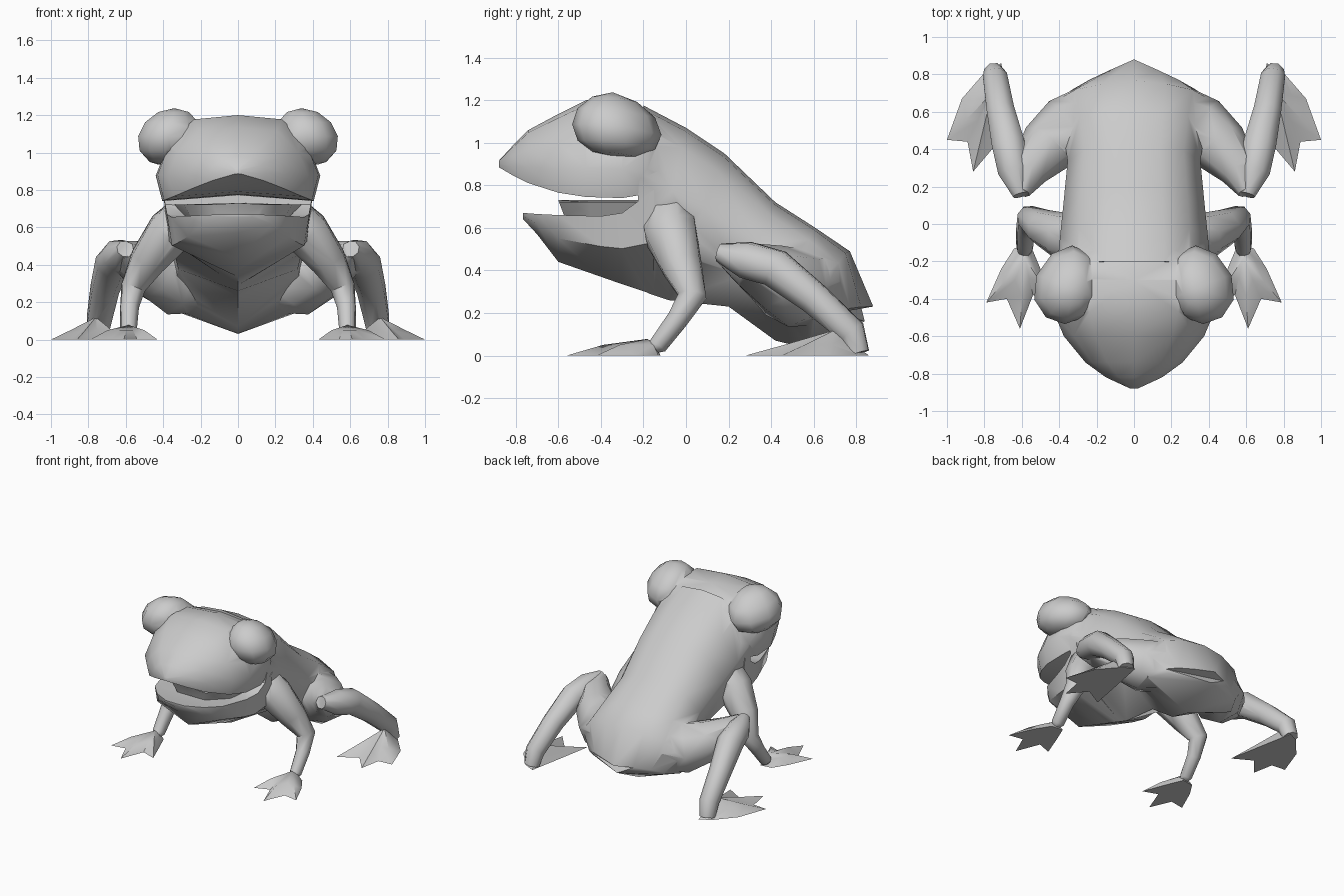
import bpy, bmesh, math
from mathutils import Vector

if "Cube" in bpy.data.objects:
    bpy.data.objects.remove(bpy.data.objects["Cube"])

skin = bpy.data.materials.new("grey_skin")
skin.diffuse_color = (0.6, 0.6, 0.6, 1)
skin.use_nodes = True
skin.node_tree.nodes["Principled BSDF"].inputs["Base Color"].default_value = skin.diffuse_color


def smooth(ob, angle):
    bpy.ops.object.select_all(action='DESELECT')
    ob.select_set(True)
    bpy.context.view_layer.objects.active = ob
    bpy.ops.object.shade_smooth_by_angle(angle=math.radians(angle))


def finish(name, bm, mirror=False):
    if mirror:
        geom = bmesh.ops.duplicate(bm, geom=bm.verts[:] + bm.edges[:] + bm.faces[:])["geom"]
        for v in [g for g in geom if isinstance(g, bmesh.types.BMVert)]:
            v.co.x = -v.co.x
    bmesh.ops.recalc_face_normals(bm, faces=bm.faces[:])
    mesh = bpy.data.meshes.new(name)
    bm.to_mesh(mesh)
    bm.free()
    mesh.materials.append(skin)
    ob = bpy.data.objects.new(name, mesh)
    bpy.context.collection.objects.link(ob)
    return ob


def bridge(bm, rings):
    loops = [[bm.verts.new(p) for p in r] for r in rings]
    n = len(loops[0])
    for a, b in zip(loops, loops[1:]):
        for i in range(n):
            j = (i + 1) % n
            bm.faces.new((a[i], a[j], b[j], b[i]))
    bm.faces.new(loops[0])
    bm.faces.new(loops[-1])


def shell(name, stations, profile):
    """Station: top y, z, bottom y, z, half width, backward sweep of the sides."""
    rings = []
    for yt, zt, yb, zb, w, sweep in stations:
        half = [(x * w, yt + (yb - yt) * t + sweep * x, zt + (zb - zt) * t) for x, t in profile]
        rings.append(half + [(-x, y, z) for x, y, z in half[-2:0:-1]])
    bm = bmesh.new()
    bridge(bm, rings)
    return finish(name, bm)


def limb(name, path, sides=8):
    """Tapered tube through (x, y, z, radius) points, on both sides."""
    pts = [Vector(p[:3]) for p in path]
    rings = []
    for i, p in enumerate(pts):
        d = (pts[min(i + 1, len(pts) - 1)] - pts[max(i - 1, 0)]).normalized()
        u = d.cross(Vector((0.9, 0.3, 0.1))).normalized()
        v = d.cross(u)
        r = path[i][3]
        rings.append([p + r * (u * math.cos(a) + v * math.sin(a))
                      for a in (2 * math.pi * k / sides for k in range(sides))])
    for ring in rings:
        for p in ring:
            p.z = max(p.z, 0.003)
    bm = bmesh.new()
    bridge(bm, rings)
    return finish(name, bm, True)


def foot(name, outline, apex, bulge):
    """Webbed foot: flat sole, a raised inner ring and an ankle point, on both sides."""
    bm = bmesh.new()
    top = Vector(apex)
    sole = [Vector((x, y, 0)) for x, y in outline]
    ring = [p.lerp(top, 0.45) for p in sole]
    for p in ring:
        p.z = bulge
    a, b = ([bm.verts.new(p) for p in r] for r in (sole, ring))
    t = bm.verts.new(top)
    bm.faces.new(a)
    for i in range(len(a)):
        j = (i + 1) % len(a)
        bm.faces.new((a[i], a[j], b[j], b[i]))
        bm.faces.new((b[i], b[j], t))
    return finish(name, bm, True)


# Torso, with a rounded back and a V-shaped belly
body = shell("body", [
    (-0.2, 1.175, -0.25, 0.33, 0.41, 0),
    (0.0, 1.07, -0.17, 0.29, 0.395, 0),
    (0.18, 0.95, -0.08, 0.26, 0.38, 0),
    (0.42, 0.72, 0.2, 0.23, 0.355, 0),
    (0.6, 0.605, 0.42, 0.07, 0.385, 0),
    (0.77, 0.49, 0.58, 0.03, 0.42, -0.04),
    (0.88, 0.23, 0.84, 0.16, 0.32, -0.14)],
    [(0, 0), (0.4, 0.02), (0.75, 0.12), (1, 0.38), (0.9, 0.7), (0, 1)])
parts = []

# Upper head, from nose to neck
head = [(-0.88, 0.915, 0.885, 0.02), (-0.82, 0.98, 0.85, 0.15), (-0.74, 1.06, 0.81, 0.26),
        (-0.6, 1.135, 0.765, 0.375), (-0.47, 1.2, 0.745, 0.43), (-0.3, 1.195, 0.74, 0.44),
        (-0.18, 1.15, 0.76, 0.41), (-0.02, 1.0, 0.78, 0.3)]
parts.append(shell("upper_head", [(y, t, y, b, w, 0) for y, t, b, w in head],
                   [(0, 0), (0.55, 0.05), (0.86, 0.36), (1, 0.7), (0.92, 1), (0, 0.93)]))

# Lower jaw
jaw = [(-0.765, 0.67, 0.64, 0.08), (-0.7, 0.665, 0.57, 0.2), (-0.6, 0.66, 0.44, 0.29),
       (-0.4, 0.655, 0.37, 0.355), (-0.3, 0.67, 0.335, 0.38), (-0.15, 0.78, 0.285, 0.4)]
parts.append(shell("lower_jaw", [(y, t, y, b, w, 0) for y, t, b, w in jaw],
                   [(0, 0.06), (1, 0), (0.93, 0.5), (0, 1)]))

# Inside of the mouth
parts.append(shell("tongue", [(-0.6, 0.73, -0.57, 0.65, 0.14, 0), (-0.45, 0.73, -0.45, 0.65, 0.29, 0),
                              (-0.18, 0.73, -0.18, 0.65, 0.35, 0)],
                   [(0, 0), (1, 0.1), (0.85, 1), (0, 1)]))

# Bulging eyes, drawn out towards the back of the head
bm = bmesh.new()
bmesh.ops.create_uvsphere(bm, u_segments=10, v_segments=6, radius=1)
for v in bm.verts:
    x, y, z = v.co
    back = max(y, 0)
    v.co = (0.37 + 0.172 * x - 0.03 * z - 0.04 * back, -0.345 + 0.19 * y + 0.04 * back,
            1.087 + 0.15 * z - 0.05 * back)
parts.append(finish("eyes", bm, True))

# Front legs
parts.append(limb("front_legs", [
    (0.24, -0.09, 0.68, 0.13), (0.37, -0.07, 0.57, 0.13), (0.485, -0.02, 0.42, 0.1),
    (0.56, 0.03, 0.28, 0.07), (0.58, -0.04, 0.17, 0.052), (0.585, -0.13, 0.05, 0.045),
    (0.585, -0.17, 0.03, 0.025)]))
parts.append(foot("front_feet", [
    (0.55, -0.12), (0.64, -0.13), (0.71, -0.24), (0.79, -0.42), (0.68, -0.4),
    (0.61, -0.56), (0.54, -0.38), (0.43, -0.42), (0.5, -0.24)], (0.585, -0.18, 0.078), 0.05))

# Hind legs
parts.append(limb("thighs", [
    (0.22, 0.57, 0.32, 0.18), (0.35, 0.5, 0.32, 0.188), (0.465, 0.41, 0.37, 0.155),
    (0.565, 0.28, 0.43, 0.105), (0.605, 0.17, 0.48, 0.05)]))
parts.append(limb("shins", [
    (0.605, 0.155, 0.485, 0.045), (0.64, 0.28, 0.45, 0.09), (0.67, 0.42, 0.41, 0.095),
    (0.712, 0.6, 0.27, 0.08), (0.742, 0.78, 0.11, 0.07), (0.75, 0.81, 0.01, 0.055)]))
parts.append(foot("hind_feet", [
    (0.71, 0.86), (0.79, 0.82), (0.92, 0.67), (1.0, 0.45), (0.89, 0.44), (0.86, 0.28),
    (0.75, 0.41), (0.61, 0.33), (0.66, 0.6)], (0.76, 0.7, 0.12), 0.052))

# Weld every part into one continuous skin
bpy.context.view_layer.objects.active = body
for part in parts:
    mod = body.modifiers.new("weld", 'BOOLEAN')
    mod.operation = 'UNION'
    mod.solver = 'EXACT'
    mod.object = part
    bpy.ops.object.modifier_apply(modifier=mod.name)
for part in parts:
    bpy.data.objects.remove(part)
body.name = "frog_body"
smooth(body, 50)
